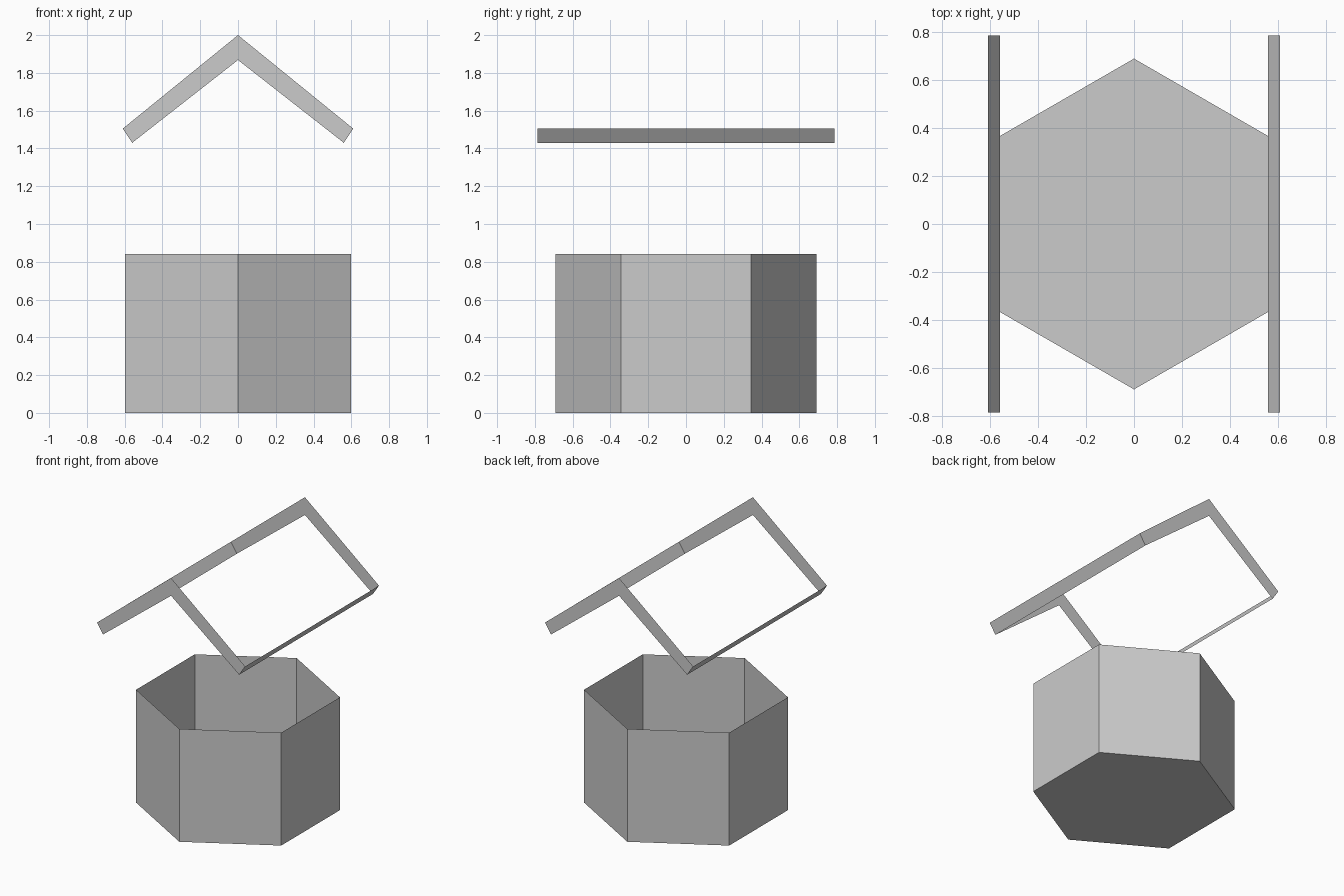
import bpy, bmesh, math

if "Cube" in bpy.data.objects:
    bpy.data.objects.remove(bpy.data.objects["Cube"])


def make_object(name, bm):
    bmesh.ops.recalc_face_normals(bm, faces=bm.faces[:])
    mesh = bpy.data.meshes.new(name)
    bm.to_mesh(mesh)
    bm.free()
    obj = bpy.data.objects.new(name, mesh)
    bpy.context.collection.objects.link(obj)
    return obj


# Well basin: thin hexagonal wall with a floor, open at the top
R, H = 0.69, 0.84
bm = bmesh.new()
rings = [[bm.verts.new((R * math.sin(i * math.pi / 3), R * math.cos(i * math.pi / 3), z))
          for i in range(6)] for z in (0, H)]
low, high = rings
bm.faces.new(low)
for i in range(6):
    j = (i + 1) % 6
    bm.faces.new((low[i], low[j], high[j], high[i]))
make_object("well_basin", bm)

# Roof trim: chevron gables joined by eave strips, slopes left open
DEPTH = 0.787
profile = [(-0.61, 1.505), (0, 2.0), (0.61, 1.505), (0.56, 1.43), (0, 1.868), (-0.56, 1.43)]
bm = bmesh.new()
front, back = [[bm.verts.new((x, y, z)) for x, z in profile] for y in (-DEPTH, DEPTH)]
for gable in (front, back):
    bm.faces.new([gable[i] for i in (0, 1, 4, 5)])
    bm.faces.new([gable[i] for i in (1, 2, 3, 4)])
for a, b in ((5, 0), (2, 3)):
    bm.faces.new((front[a], front[b], back[b], back[a]))
bmesh.ops.dissolve_edges(bm, edges=[e for e in bm.edges if all(abs(v.co.x) < 1e-6 for v in e.verts)])
make_object("roof_trim", bm)
